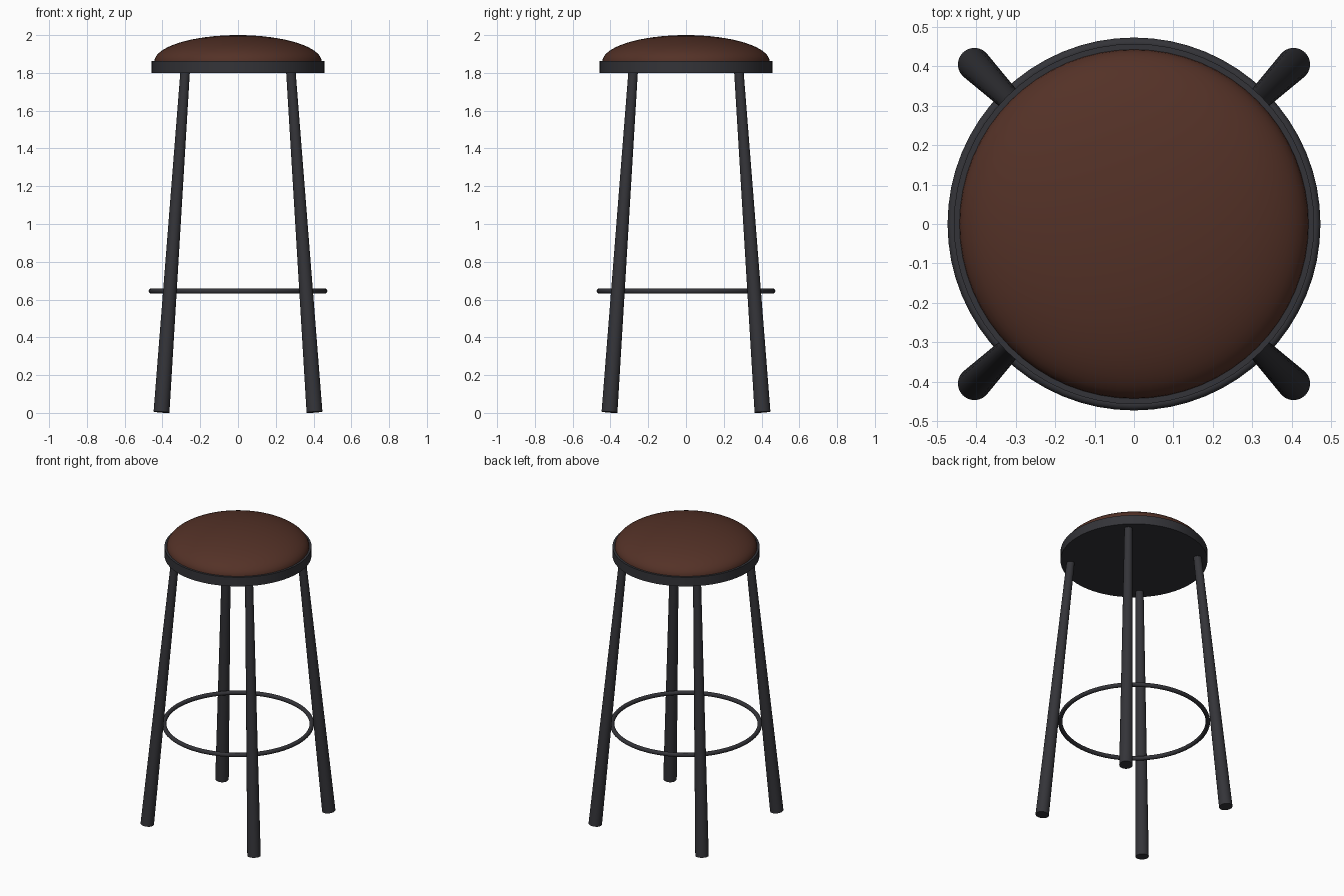
import bpy, bmesh, math
from mathutils import Vector

if "Cube" in bpy.data.objects:
    bpy.data.objects.remove(bpy.data.objects["Cube"])


def material(name, rgb):
    m = bpy.data.materials.new(name)
    m.diffuse_color = (*rgb, 1)
    m.use_nodes = True
    m.node_tree.nodes["Principled BSDF"].inputs["Base Color"].default_value = m.diffuse_color
    return m


FRAME = material("dark metal", (0.034, 0.034, 0.04))
LEATHER = material("brown leather", (0.088, 0.031, 0.02))


def finish(obj, name, mat):
    obj.name = name
    obj.data.materials.append(mat)
    bpy.ops.object.select_all(action='DESELECT')
    obj.select_set(True)
    bpy.context.view_layer.objects.active = obj
    bpy.ops.object.shade_smooth_by_angle(angle=math.radians(35))
    return obj


# Seat rim: flat disc
bpy.ops.mesh.primitive_cylinder_add(vertices=64, radius=0.457, depth=0.062,
                                    location=(0, 0, 1.831))
finish(bpy.context.object, "seat_rim", FRAME)

# Cushion: upper half of a flattened sphere
bpy.ops.mesh.primitive_uv_sphere_add(segments=64, ring_count=32, radius=1)
cushion = bpy.context.object
bm = bmesh.new()
bm.from_mesh(cushion.data)
bmesh.ops.delete(bm, geom=[v for v in bm.verts if v.co.z < -0.01], context='VERTS')
for v in bm.verts:
    v.co = Vector((v.co.x * 0.443, v.co.y * 0.443, 1.86 + v.co.z * 0.14))
bm.to_mesh(cushion.data)
bm.free()
finish(cushion, "seat_cushion", LEATHER)

# Four splayed, tapered legs
for side, sx in (("right", 1), ("left", -1)):
    for end, sy in (("front", -1), ("back", 1)):
        foot = Vector((0.405 * sx, 0.405 * sy, 0.004))
        top = Vector((0.279 * sx, 0.279 * sy, 1.82))
        axis = top - foot
        bpy.ops.mesh.primitive_cone_add(
            vertices=24, radius1=0.042, radius2=0.025, depth=axis.length,
            location=(foot + top) / 2,
            rotation=axis.to_track_quat('Z', 'Y').to_euler())
        finish(bpy.context.object, f"{end}_{side}_leg", FRAME)

# Footrest ring touching the inside of the legs
bpy.ops.mesh.primitive_torus_add(major_segments=64, minor_segments=12,
                                 major_radius=0.459, minor_radius=0.014,
                                 location=(0, 0, 0.645))
finish(bpy.context.object, "footrest_ring", FRAME)
